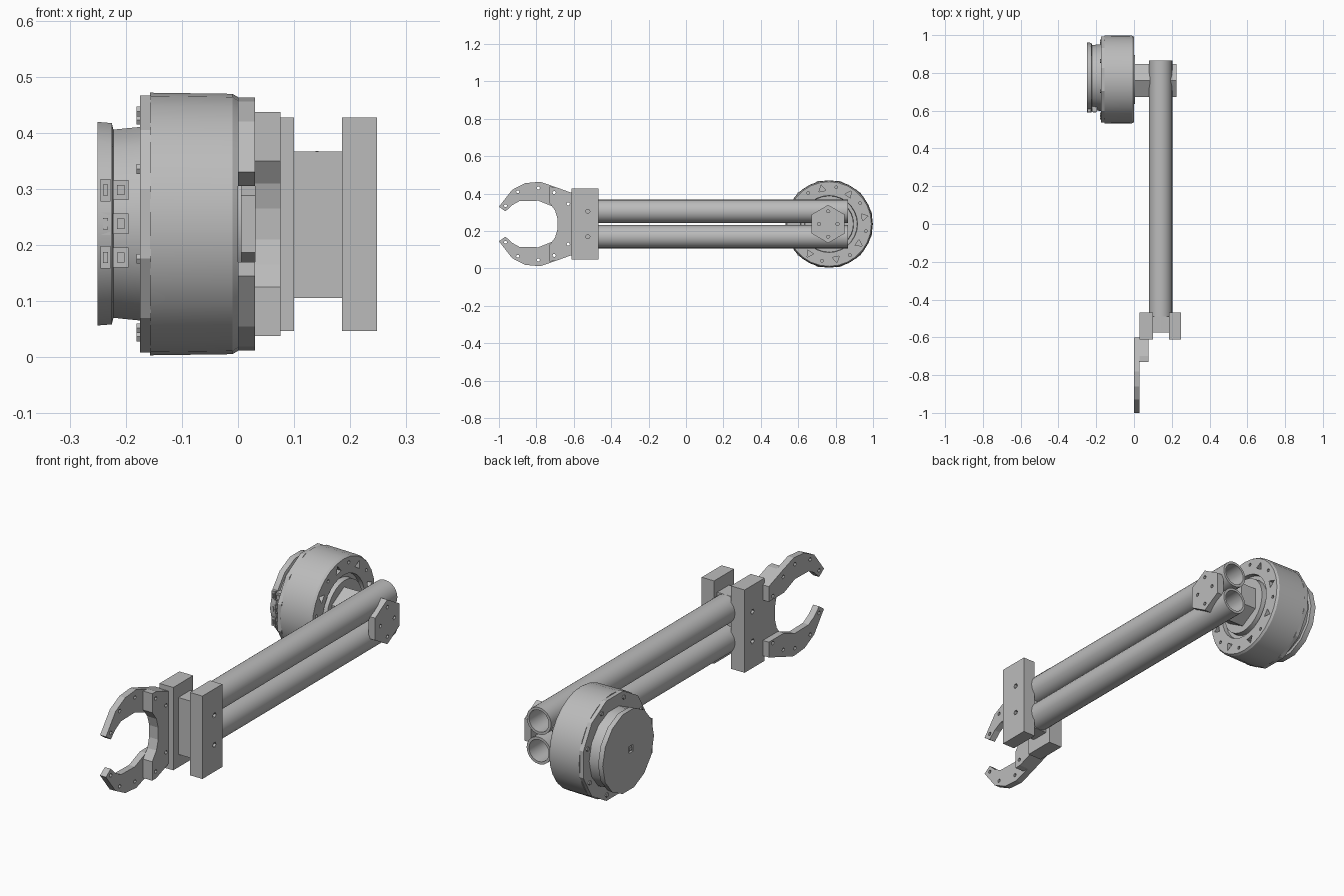
import bpy, bmesh
from math import sin, cos, pi, radians
from mathutils import Vector, Matrix

cube = bpy.data.objects.get("Cube")
if cube:
    bpy.data.objects.remove(cube)

ZC = 0.2375          # height of the symmetry plane
MY = 0.765           # motor axis position along y
TUBE_X, TUBE_DZ = 0.141, 0.068

grey = bpy.data.materials.new("plain grey")
grey.use_nodes = True
grey.diffuse_color = (0.5, 0.5, 0.5, 1)
grey.node_tree.nodes["Principled BSDF"].inputs["Base Color"].default_value = (0.5, 0.5, 0.5, 1)


def finish(name, bm, smooth=False):
    bmesh.ops.recalc_face_normals(bm, faces=bm.faces)
    mesh = bpy.data.meshes.new(name)
    bm.to_mesh(mesh)
    bm.free()
    ob = bpy.data.objects.new(name, mesh)
    bpy.context.collection.objects.link(ob)
    mesh.materials.append(grey)
    if smooth:
        activate(ob)
        bpy.ops.object.shade_smooth_by_angle(angle=radians(30))
    return ob


def activate(ob):
    bpy.ops.object.select_all(action='DESELECT')
    ob.select_set(True)
    bpy.context.view_layer.objects.active = ob


def add_prism(bm, pts, x0, x1):
    """Extrude a (y, z) outline along x."""
    face = bm.faces.new([bm.verts.new((x0, y, z)) for y, z in pts])
    out = bmesh.ops.extrude_face_region(bm, geom=[face])
    verts = [v for v in out["geom"] if isinstance(v, bmesh.types.BMVert)]
    bmesh.ops.translate(bm, verts=verts, vec=(x1 - x0, 0, 0))


def prism(name, pts, x0, x1):
    bm = bmesh.new()
    add_prism(bm, pts, x0, x1)
    return finish(name, bm)


def box(name, x, y, z):
    return prism(name, [(y[0], z[0]), (y[1], z[0]), (y[1], z[1]), (y[0], z[1])], *x)


def polygon(y, z, r, sides, turn=0.0):
    return [(y + r * cos(turn + 2 * pi * i / sides), z + r * sin(turn + 2 * pi * i / sides))
            for i in range(sides)]


def lathe(name, profile, sides, origin, axis='X', closed=False):
    """Turn an (along, radius) profile round an axis."""
    bm = bmesh.new()
    rings = [[bm.verts.new((a, r * cos(2 * pi * i / sides), r * sin(2 * pi * i / sides)))
              for i in range(sides)] for a, r in profile]
    pairs = list(zip(rings, rings[1:]))
    if closed:
        pairs.append((rings[-1], rings[0]))
    else:
        bm.faces.new(rings[0])
        bm.faces.new(rings[-1])
    for p, q in pairs:
        for i in range(sides):
            j = (i + 1) % sides
            bm.faces.new((p[i], p[j], q[j], q[i]))
    if axis == 'Y':
        bm.transform(Matrix.Rotation(pi / 2, 4, 'Z'))
    bm.transform(Matrix.Translation(Vector(origin)))
    return finish(name, bm, True)


def cut(ob, outlines, x0, x1):
    """Cut straight holes along x with the given outlines."""
    bm = bmesh.new()
    for pts in outlines:
        add_prism(bm, pts, x0, x1)
    cutter = finish("hole_cutter", bm)
    cutter.hide_render = True
    mod = ob.modifiers.new("holes", 'BOOLEAN')
    mod.operation, mod.object, mod.solver = 'DIFFERENCE', cutter, 'EXACT'
    activate(ob)
    bpy.ops.object.modifier_apply(modifier=mod.name)
    bpy.data.objects.remove(cutter)


def holes(spots, r=0.009):
    return [polygon(y, z, r, 6) for y, z in spots]


def mirrored(pts):
    return [(y, 2 * ZC - z) for y, z in pts]


# Gripper claws
claw = [(-1, 0.33), (-0.965, 0.305), (-0.93, 0.338), (-0.89, 0.36), (-0.79, 0.362),
        (-0.71, 0.33), (-0.60, 0.33), (-0.60, 0.40), (-0.70, 0.436), (-0.78, 0.463),
        (-0.86, 0.456), (-0.93, 0.42)]
claw_holes = [(-0.965, 0.335), (-0.90, 0.41), (-0.79, 0.43), (-0.705, 0.405), (-0.63, 0.345)]
for label, flip in (("upper", lambda p: p), ("lower", mirrored)):
    ob = prism(label + "_claw", flip(claw), 0.0, 0.03)
    cut(ob, holes(flip(claw_holes)), -0.1, 0.1)

# Concave palm joining the claws
half = [(-0.60, 0.40), (-0.70, 0.436), (-0.73, 0.437), (-0.73, 0.35), (-0.70, 0.31), (-0.687, 0.265)]
palm = prism("gripper_palm", half + mirrored(half)[::-1], 0.03, 0.076)
cut(palm, holes(claw_holes[3:] + mirrored(claw_holes[3:])), 0.0, 0.1)

# Wrist blocks and the plate between them
bolts = [(-0.525, ZC + TUBE_DZ), (-0.525, ZC - TUBE_DZ)]
inner = box("inner_wrist_block", (0.03, 0.1), (-0.612, -0.468), (0.047, 0.427))
outer = box("outer_wrist_block", (0.185, 0.248), (-0.612, -0.468), (0.047, 0.427))
cut(inner, holes(bolts, 0.012), 0.0, 0.06)
cut(outer, holes(bolts, 0.012), 0.22, 0.3)
box("wrist_plate", (0.09, 0.207), (-0.575, -0.49), (0.106, 0.367))

# Hollow arm tubes
for label, s in (("upper", 1), ("lower", -1)):
    lathe(label + "_arm_tube", [(-0.56, 0.062), (0.865, 0.062), (0.865, 0.05), (-0.56, 0.05)],
          24, (TUBE_X, 0, ZC + s * TUBE_DZ), 'Y', True)

# Elbow clamp: six-sided plates either side of the tubes, with a pin through them
plate = polygon(0.76, ZC, 0.102, 6, pi / 2)
cap_bolts = holes([(0.76, ZC + TUBE_DZ), (0.76, ZC - TUBE_DZ), (0.81, ZC), (0.71, ZC)])
cap = prism("elbow_outer_plate", plate, 0.192, 0.226)
cut(cap, cap_bolts, 0.21, 0.3)
prism("elbow_inner_block", plate, 0.005, 0.086)

# Motor drum with a recessed ring on its face
drum = lathe("motor_drum", [(-0.157, 0.234), (-0.01, 0.232), (0.0, 0.226), (0.0, 0.152),
                            (-0.02, 0.15), (-0.02, 0.132), (0.006, 0.13)], 28, (0, MY, ZC))
pockets = []
for i in range(8):
    a = 2 * pi * i / 8 + 0.2
    pockets.append(polygon(MY + 0.19 * cos(a), ZC + 0.19 * sin(a), 0.022, 3, a))
    b = a + pi / 8
    pockets += holes([(MY + 0.2 * cos(b), ZC + 0.2 * sin(b))], 0.008)
cut(drum, pockets, -0.02, 0.05)

# Rear flange with bolts
prism("motor_rear_flange", polygon(MY, ZC, 0.237, 12, pi / 12), -0.175, -0.155)
for i, (y, z) in enumerate(polygon(MY, ZC, 0.21, 8, 0.3)):
    prism(f"flange_bolt_{i + 1}", polygon(y, z, 0.01, 6), -0.181, -0.174)

# Rear controller housing
housing = lathe("rear_housing", [(-0.25, 0.186), (-0.225, 0.184), (-0.222, 0.172), (-0.174, 0.177)],
                14, (0, 0.775, 0.238))
square = polygon(0.755, 0.24, 0.022, 4, pi / 4)
cut(housing, [square], -0.3, -0.24)
prism("cap_button", polygon(0.755, 0.24, 0.011, 4, pi / 4), -0.248, -0.238)

# Connector sockets on the front of the housing
for i, z in enumerate((0.178, 0.238, 0.298)):
    for j, (x, w, h) in enumerate(((-0.209, 0.014, 0.018), (-0.236, 0.009, 0.02))):
        box(f"connector_{i + 1}_{j + 1}", (x - w, x + w), (0.594, 0.63), (z - h, z + h))
        box(f"connector_pin_{i + 1}_{j + 1}", (x - w / 2, x + w / 2), (0.589, 0.6),
            (z - h / 2, z + h / 2))
